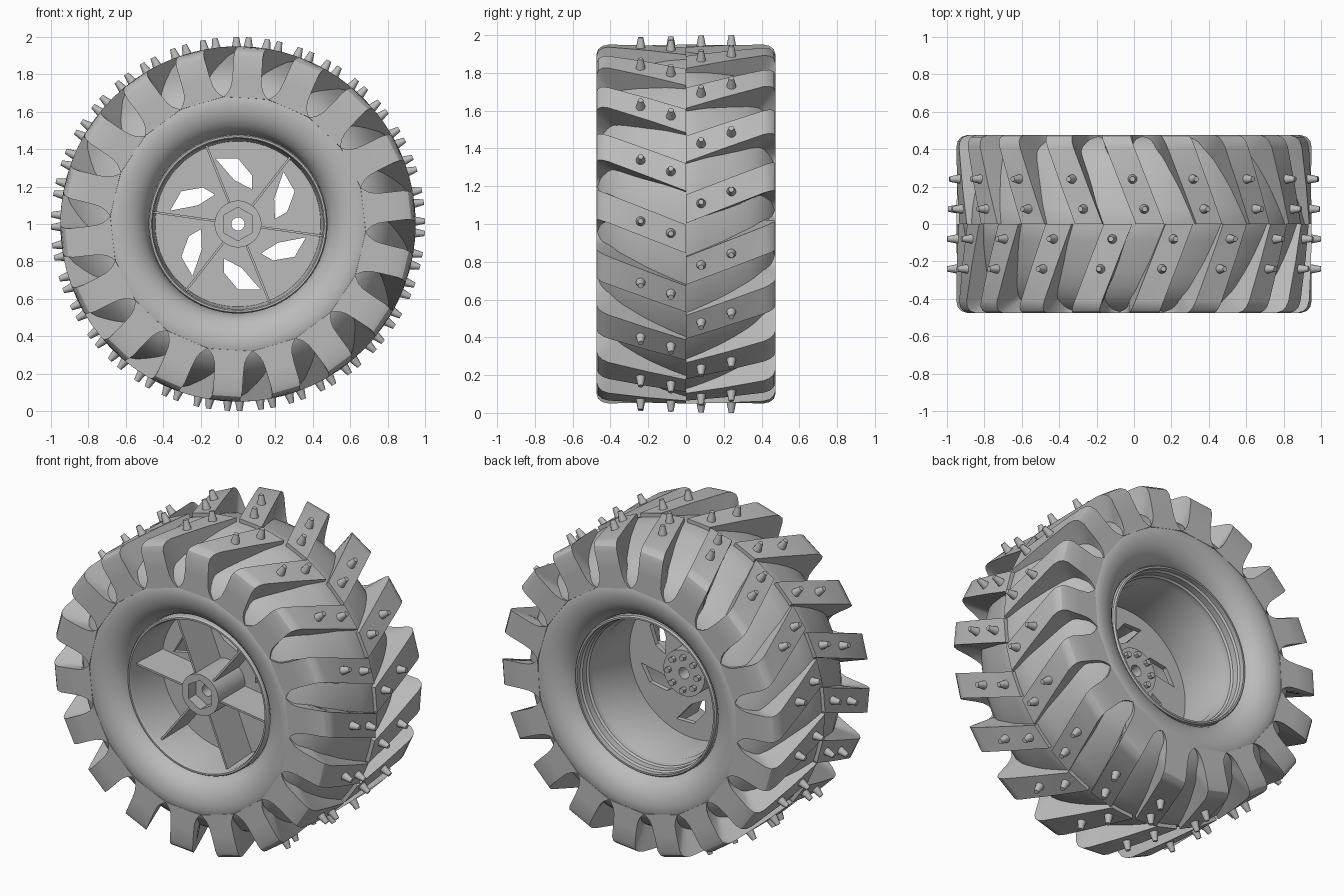
import bpy, bmesh
from math import sin, cos, pi, radians
from mathutils import Matrix, Vector

if "Cube" in bpy.data.objects:
    bpy.data.objects.remove(bpy.data.objects["Cube"])

CZ = 1.0                      # axle height
grey = bpy.data.materials.new("grey")
grey.diffuse_color = (0.5, 0.5, 0.5, 1)
grey.use_nodes = True
grey.node_tree.nodes["Principled BSDF"].inputs["Base Color"].default_value = grey.diffuse_color


def polar(y, r, deg):
    a = radians(deg)
    return Vector((r * cos(a), y, CZ + r * sin(a)))


def finish(ob, angle=30):
    ob.data.materials.clear()
    ob.data.materials.append(grey)
    bpy.ops.object.select_all(action='DESELECT')
    ob.select_set(True)
    bpy.context.view_layer.objects.active = ob
    bpy.ops.object.shade_smooth_by_angle(angle=radians(angle))
    return ob


def from_bmesh(name, bm, angle=30):
    bmesh.ops.recalc_face_normals(bm, faces=bm.faces[:])
    me = bpy.data.meshes.new(name)
    bm.to_mesh(me)
    bm.free()
    ob = bpy.data.objects.new(name, me)
    bpy.context.collection.objects.link(ob)
    return finish(ob, angle)


def revolve(name, profile, n=108, angle=30):
    """Spin a closed (y, r) profile around the axle."""
    bm = bmesh.new()
    rings = [[bm.verts.new(polar(y, r, 360 * k / n)) for y, r in profile] for k in range(n)]
    m = len(profile)
    for k in range(n):
        a, b = rings[k], rings[(k + 1) % n]
        for i in range(m):
            j = (i + 1) % m
            bm.faces.new((a[i], a[j], b[j], b[i]))
    return from_bmesh(name, bm, angle)


def circle(r, n=64, start=0):
    return [(r * cos(start + 2 * pi * k / n), r * sin(start + 2 * pi * k / n)) for k in range(n)]


def plate(name, loops, y0, y1):
    """Flat plate with holes, facing along the axle."""
    cu = bpy.data.curves.new(name, 'CURVE')
    cu.dimensions = '2D'
    cu.fill_mode = 'BOTH'
    cu.extrude = (y1 - y0) / 2
    for pts in loops:
        sp = cu.splines.new('POLY')
        sp.points.add(len(pts) - 1)
        for p, (x, z) in zip(sp.points, pts):
            p.co = (x, z, 0, 1)
        sp.use_cyclic_u = True
    ob = bpy.data.objects.new(name, cu)
    bpy.context.collection.objects.link(ob)
    ob.location = (0, (y0 + y1) / 2, CZ)
    ob.rotation_euler = (pi / 2, 0, 0)
    bpy.ops.object.select_all(action='DESELECT')
    ob.select_set(True)
    bpy.context.view_layer.objects.active = ob
    bpy.ops.object.convert(target='MESH')
    return finish(bpy.context.object)


# Tyre carcass: crowned tread floor, flat sidewall, rounded bead
half = [(0, .925), (.09, .905), (.18, .88), (.26, .855), (.33, .825), (.38, .795), (.42, .76),
        (.45, .72), (.474, .675), (.474, .63), (.468, .595), (.455, .56), (.435, .53),
        (.41, .505), (.38, .488), (.34, .478), (.30, .472)]
revolve("tyre_carcass", half + [(-y, r) for y, r in reversed(half[1:])])

# Tread lugs: 18 slanted bars per side, offset half a step, flaring on the sidewall
SLANT = 23.75
LUG = [  # outer y, outer r, inner y, inner r, half width in degrees
    (0, .95, 0, .84, 4.6), (.2, .95, .2, .80, 4.6), (.41, .95, .34, .76, 4.6),
    (.443, .943, .36, .76, 4.7), (.465, .925, .37, .75, 4.8), (.475, .895, .38, .74, 5.0),
    (.475, .80, .38, .72, 5.6), (.475, .75, .38, .70, 6.2), (.475, .72, .38, .68, 7.2),
    (.475, .70, .38, .67, 8.5), (.475, .685, .38, .66, 10)]


def lug_angle(side, k, y):
    return 20 * k + side * 4.8 + SLANT * y


for side, label in ((-1, "front"), (1, "back")):
    bm = bmesh.new()
    for k in range(18):
        rows = []
        for y, r, yi, ri, w in LUG:
            c = lug_angle(side, k, y)
            rows.append([bm.verts.new(polar(side * yy, rr, c + s * w))
                         for yy, rr, s in ((y, r, -1), (y, r, 1), (yi, ri, 1), (yi, ri, -1))])
        for a, b in zip(rows, rows[1:]):
            for i in range(4):
                j = (i + 1) % 4
                bm.faces.new((a[i], a[j], b[j], b[i]))
        bm.faces.new(rows[0])
        bm.faces.new(rows[-1])
    from_bmesh(label + "_tread_lugs", bm)

    # Studs: two on each lug
    bm = bmesh.new()
    for k in range(18):
        for y in (.08, .24):
            a = lug_angle(side, k, y)
            pos = polar(side * y, .97, a)
            axis = polar(0, 1, a) - Vector((0, 0, CZ))
            rot = axis.to_track_quat('Z', 'Y').to_matrix().to_4x4()
            bmesh.ops.create_cone(bm, cap_ends=True, segments=12, radius1=.026, radius2=.014,
                                  depth=.06, matrix=Matrix.Translation(pos) @ rot)
    from_bmesh(label + "_studs", bm)

# Rim barrel with stepped back lip
revolve("rim_barrel", [
    (-.39, .478), (-.40, .472), (-.40, .462), (-.385, .455), (-.06, .44), (.24, .43), (.27, .445),
    (.31, .445), (.32, .455), (.36, .455), (.37, .465), (.40, .465), (.40, .475), (.39, .482)])

# Wheel disc with six swept cut-outs
cut = [(-.12, .35), (0, .35), (.075, .26), (.075, .185), (-.02, .235)]
loops = [circle(.445, 96), circle(.035, 24)]
for k in range(6):
    c, s = cos(k * pi / 3), sin(k * pi / 3)
    loops.append([(x * c - z * s, x * s + z * c) for x, z in cut])
plate("wheel_disc", loops, -.11, -.08)

# Spoke fins standing on the disc
bm = bmesh.new()
for k in range(6):
    rot = Matrix.Rotation(-radians(-8 + 60 * k), 4, 'Y')
    bmesh.ops.create_cube(bm, size=1, matrix=Matrix.Translation((0, 0, CZ)) @ rot
                          @ Matrix.Translation((.28, -.225, 0)) @ Matrix.Diagonal((.345, .25, .012, 1)))
from_bmesh("spoke_fins", bm)

# Hub: hexagonal socket in front, bored core, bolted flange behind
plate("hub_socket", [circle(.125), circle(.09, 6, pi / 2)], -.37, -.30)
plate("hub_core", [circle(.125), circle(.035, 24)], -.30, -.08)
plate("hub_flange", [circle(.14), circle(.035, 24)], -.08, .02)
bm = bmesh.new()
for k in range(8):
    bmesh.ops.create_cone(bm, cap_ends=True, segments=6, radius1=.018, radius2=.018, depth=.03,
                          matrix=Matrix.Translation(polar(.03, .1, 45 * k)) @ Matrix.Rotation(pi / 2, 4, 'X'))
from_bmesh("hub_bolts", bm)
